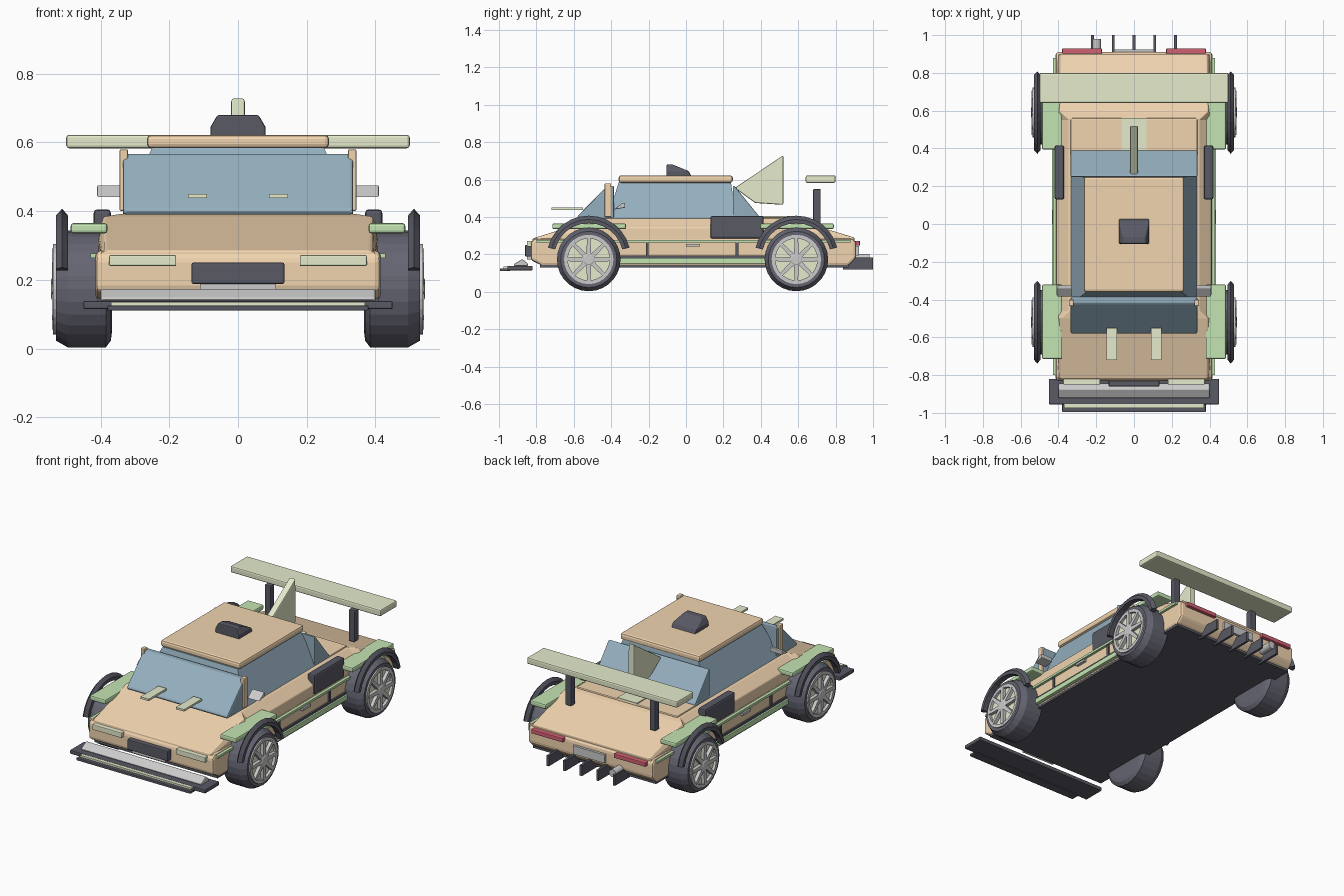
import bpy, bmesh
from math import sin, cos, pi, radians

COL = dict(orange=(0.88, 0.66, 0.43), dark=(0.10, 0.10, 0.13), tyre=(0.13, 0.13, 0.17),
           glass=(0.30, 0.43, 0.52), green=(0.55, 0.78, 0.45), pale=(0.78, 0.83, 0.60),
           red=(0.65, 0.12, 0.17))
MATS = {}
for k, c in COL.items():
    MATS[k] = bpy.data.materials.new(k)
    MATS[k].diffuse_color = (*c, 1)


def finish(name, bm, mat, bevel=0):
    bmesh.ops.recalc_face_normals(bm, faces=bm.faces)
    me = bpy.data.meshes.new(name)
    bm.to_mesh(me)
    bm.free()
    ob = bpy.data.objects.new(name, me)
    bpy.context.collection.objects.link(ob)
    if mat:
        me.materials.append(MATS[mat])
    if bevel:
        m = ob.modifiers.new("bevel", 'BEVEL')
        m.width, m.segments, m.limit_method = bevel, 2, 'ANGLE'
    return ob


def loft(name, rings, mat, bevel=0):
    """Skin a list of equal-length point rings and cap both ends."""
    bm = bmesh.new()
    vs = [[bm.verts.new(p) for p in r] for r in rings]
    n = len(rings[0])
    for a, b in zip(vs, vs[1:]):
        for i in range(n):
            bm.faces.new((a[i], a[(i + 1) % n], b[(i + 1) % n], b[i]))
    bm.faces.new(vs[0])
    bm.faces.new(vs[-1])
    return finish(name, bm, mat, bevel)


def rect(x0, x1, y0, y1, z):
    return [(x0, y0, z), (x1, y0, z), (x1, y1, z), (x0, y1, z)]


def box(name, x, y, z, mat, bevel=0):
    return loft(name, [rect(*x, *y, z[0]), rect(*x, *y, z[1])], mat, bevel)


def pair(name, x, y, z, mat, bevel=0):
    for s, side in ((1, "right"), (-1, "left")):
        box(f"{name}_{side}", (s * x[0], s * x[1]), y, z, mat, bevel)


def prism(name, yz, x0, x1, mat, bevel=0):
    return loft(name, [[(x, y, z) for y, z in yz] for x in (x0, x1)], mat, bevel)


def lathe(name, profile, y, z, mat, n=28):
    """Solid of revolution around the x direction; profile is (x, radius)."""
    return loft(name, [[(x, y + r * cos(2 * pi * i / n), z + r * sin(2 * pi * i / n))
                        for i in range(n)] for x, r in profile], mat)


# Body: lower tub, floor and lofted upper shell
prism("lower_body", [(-0.77, 0.14), (-0.83, 0.17), (-0.83, 0.265), (-0.81, 0.285),
                     (0.89, 0.285), (0.91, 0.265), (0.91, 0.18), (0.87, 0.14)],
      -0.415, 0.415, "orange", 0.015)
box("floor", (-0.41, 0.41), (-0.78, 0.87), (0.13, 0.15), "dark")
loft("upper_body", [[(-b, y, 0.27), (b, y, 0.27), (b, y, 0.27 + (z - 0.27) * 0.6), (t, y, z),
                     (-t, y, z), (-b, y, 0.27 + (z - 0.27) * 0.6)]
                    for y, b, t, z in ((-0.82, 0.40, 0.385, 0.285), (-0.50, 0.41, 0.39, 0.385),
                                       (-0.46, 0.41, 0.345, 0.392), (0.55, 0.41, 0.345, 0.392),
                                       (0.59, 0.41, 0.39, 0.385), (0.90, 0.40, 0.385, 0.29))],
     "orange", 0.006)
box("engine_cover", (-0.335, 0.335), (0.36, 0.56), (0.38, 0.40), "orange", 0.006)

# Cabin
loft("side_glass", [rect(-0.335, 0.335, -0.42, 0.27, 0.39), rect(-0.25, 0.25, -0.36, 0.24, 0.585)], "glass")
prism("windshield", [(-0.58, 0.39), (-0.58, 0.405), (-0.42, 0.567), (-0.385, 0.567), (-0.385, 0.39)],
      -0.335, 0.335, "glass", 0.008)
prism("rear_window", [(0.39, 0.39), (0.39, 0.405), (0.26, 0.565), (0.25, 0.565), (0.25, 0.39)],
      -0.335, 0.335, "glass", 0.006)
box("roof", (-0.265, 0.265), (-0.36, 0.25), (0.583, 0.622), "orange", 0.012)
pair("pillar", (0.32, 0.345), (-0.435, -0.40), (0.40, 0.58), "orange", 0.005)
loft("roof_scoop", [rect(-0.08, 0.08, -0.105, 0.03, 0.615), rect(-0.08, 0.08, -0.105, 0.015, 0.645),
                    rect(-0.06, 0.06, -0.105, -0.07, 0.68)], "dark", 0.006)
for s, side in ((1, "right"), (-1, "left")):
    prism("mirror_" + side, [(-0.385, 0.44), (-0.325, 0.45), (-0.325, 0.475), (-0.34, 0.475)],
          s * 0.33, s * 0.41, None, 0.004)

# Hood strips, spine fin and rear wing
pair("hood_strip", (0.09, 0.145), (-0.72, -0.55), (0.438, 0.45), "pale")
prism("spine_fin", [(0.26, 0.555), (0.52, 0.73), (0.52, 0.465), (0.37, 0.475)], -0.02, 0.02, "pale", 0.006)
box("fin_base", (-0.065, 0.065), (0.37, 0.56), (0.398, 0.406), "pale")
box("rear_wing", (-0.5, 0.5), (0.64, 0.80), (0.583, 0.622), "pale", 0.008)
pair("wing_strut", (0.26, 0.30), (0.68, 0.72), (0.36, 0.55), "dark", 0.006)

# Side details
pair("side_intake", (0.37, 0.42), (0.13, 0.415), (0.285, 0.405), "dark", 0.01)
pair("side_sill", (0.40, 0.435), (-0.36, 0.44), (0.15, 0.182), "green", 0.004)
pair("sill_shadow", (0.40, 0.425), (-0.36, 0.44), (0.182, 0.195), "dark")
pair("waist_strip", (0.40, 0.43), (-0.80, 0.88), (0.263, 0.277), "green")
pair("door_seam_front", (0.40, 0.424), (-0.215, -0.20), (0.195, 0.263), "dark")
pair("door_seam_rear", (0.40, 0.424), (0.265, 0.28), (0.195, 0.263), "dark")
pair("door_handle", (0.40, 0.432), (0.0, 0.075), (0.243, 0.256), None)

# Wheels, arches and fenders
CZ, TAU = 0.173, 2 * pi
for end, cy in (("front", -0.52), ("rear", 0.59)):
    pair("fender_" + end, (0.38, 0.487), (cy - 0.195, cy + 0.20), (0.335, 0.365), "green", 0.008)
    for s, side in ((1, "right"), (-1, "left")):
        tag = f"{end}_{side}"
        lathe("tyre_" + tag, [(s * x, r) for x, r in ((0.367, 0.125), (0.37, 0.15), (0.385, 0.17),
              (0.495, 0.17), (0.53, 0.15), (0.53, 0.128), (0.512, 0.125))], cy, CZ, "tyre")
        lathe("wheel_disc_" + tag, [(s * 0.505, 0.12), (s * 0.522, 0.12)], cy, CZ, "pale")
        lathe("wheel_hub_" + tag, [(s * 0.51, 0.035), (s * 0.54, 0.035), (s * 0.545, 0.025)], cy, CZ, None, 16)
        # rim ring
        sec = ((0.515, 0.112), (0.538, 0.112), (0.538, 0.132), (0.515, 0.132))
        loft("rim_" + tag, [[(s * x, cy + r * cos(a), CZ + r * sin(a)) for x, r in sec]
                            for a in (TAU * i / 28 for i in range(29))], None)
        for i in range(8):
            a = TAU * i / 8
            quad = [(0.02, -0.013), (0.118, -0.009), (0.118, 0.009), (0.02, 0.013)]
            prism(f"spoke_{tag}_{i}", [(cy + u * cos(a) - v * sin(a), CZ + u * sin(a) + v * cos(a))
                                       for u, v in quad], s * 0.515, s * 0.542, None)
        # arch flare with a pointed outer edge
        sec = ((0.495, 0.185), (0.495, 0.205), (0.512, 0.225), (0.53, 0.205), (0.53, 0.185))
        loft("arch_" + tag, [[(s * x, cy + r * cos(a), 0.182 + r * sin(a)) for x, r in sec]
                             for a in (radians(14 + 152 * i / 12) for i in range(13))], "dark")

# Nose
box("splitter", (-0.45, 0.45), (-0.955, -0.82), (0.115, 0.138), "dark", 0.004)
box("splitter_lip", (-0.38, 0.38), (-0.995, -0.94), (0.11, 0.125), "dark", 0.003)
box("splitter_strip", (-0.37, 0.37), (-0.975, -0.95), (0.124, 0.136), "pale")
prism("bumper_bar", [(-0.92, 0.138), (-0.92, 0.148), (-0.875, 0.175), (-0.845, 0.15), (-0.845, 0.138)],
      -0.40, 0.40, None, 0.005)
pair("headlight", (0.18, 0.375), (-0.85, -0.815), (0.24, 0.272), "pale", 0.004)
box("nose_grille", (-0.135, 0.135), (-0.86, -0.81), (0.188, 0.25), "dark", 0.005)
box("front_plate", (-0.11, 0.11), (-0.85, -0.82), (0.172, 0.19), None)

# Tail
pair("tail_light", (0.17, 0.38), (0.89, 0.93), (0.247, 0.272), "red", 0.004)
box("rear_plate", (-0.105, 0.105), (0.90, 0.925), (0.195, 0.245), None)
for i in range(5):
    x = -0.22 + 0.11 * i
    prism(f"diffuser_fin_{i}", [(0.84, 0.12), (1.0, 0.12), (1.0, 0.183), (0.84, 0.183)],
          x - 0.007, x + 0.007, "dark")
bm = bmesh.new()
bmesh.ops.create_cone(bm, cap_ends=True, segments=14, radius1=0.023, radius2=0.023, depth=0.12)
pipe = finish("exhaust", bm, None)
pipe.location, pipe.rotation_euler = (-0.197, 0.92, 0.18), (pi / 2, 0, 0)
